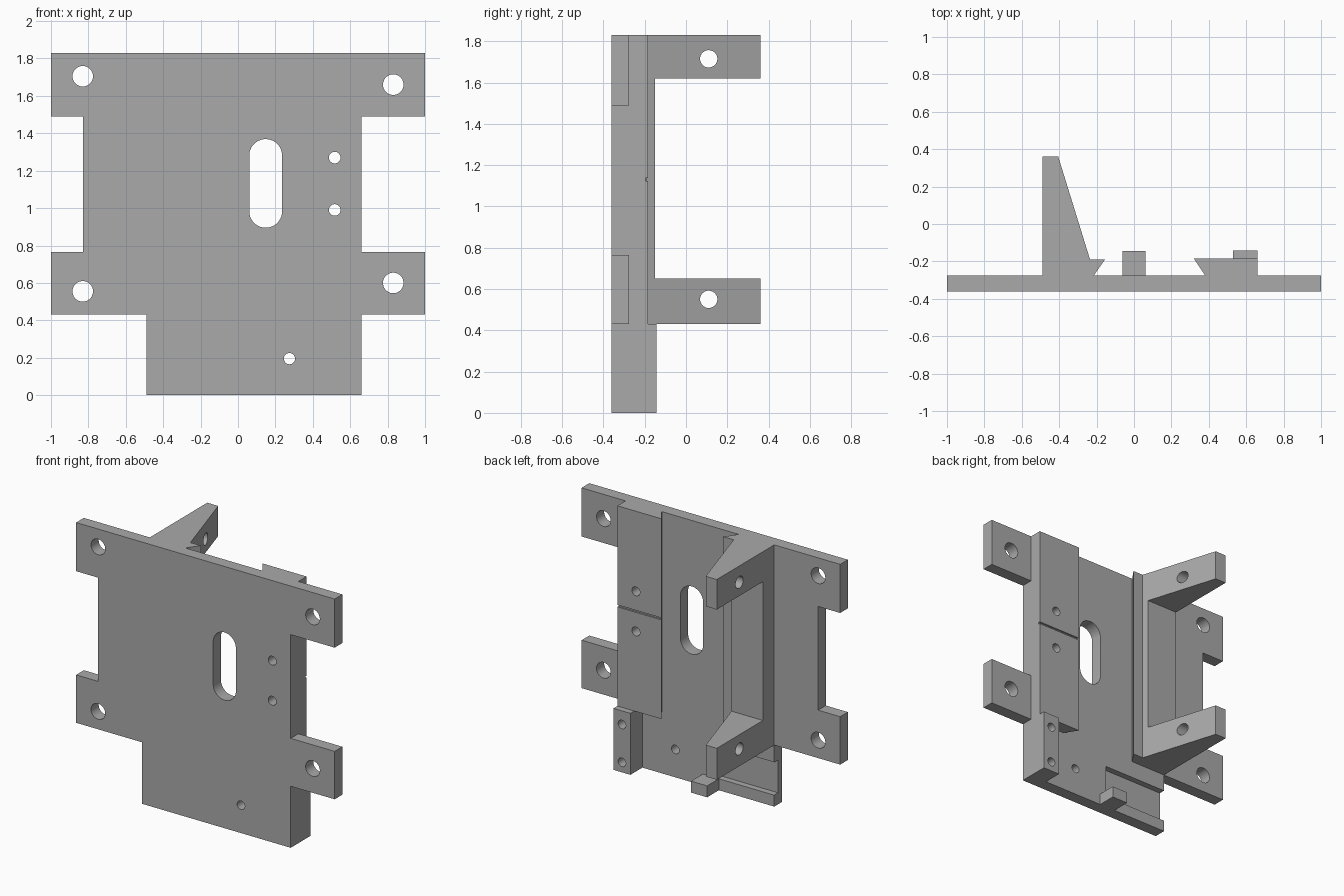
import bpy, bmesh, math
from mathutils import Vector

cube = bpy.data.objects.get("Cube")
if cube:
    bpy.data.objects.remove(cube, do_unlink=True)

grey = bpy.data.materials.new("plain_grey")
grey.use_nodes = True
colour = (0.4, 0.4, 0.4, 1)
grey.diffuse_color = colour
grey.node_tree.nodes["Principled BSDF"].inputs["Base Color"].default_value = colour

FRONT, BACK = -0.36, -0.275      # plate thickness
LOW, TOP = 0.43, 1.83            # rail ends

MAP = {"x": lambda u, v, w: (w, u, v),
       "y": lambda u, v, w: (u, w, v),
       "z": lambda u, v, w: (u, v, w)}


def prism(name, outline, axis, lo, hi):
    """Extrude a flat outline along an axis from lo to hi."""
    bm = bmesh.new()
    face = bm.faces.new([bm.verts.new(MAP[axis](u, v, lo)) for u, v in outline])
    ext = bmesh.ops.extrude_face_region(bm, geom=[face], use_keep_orig=True)
    moved = [g for g in ext["geom"] if isinstance(g, bmesh.types.BMVert)]
    bmesh.ops.translate(bm, verts=moved, vec=Vector(MAP[axis](0, 0, hi - lo)))
    bmesh.ops.recalc_face_normals(bm, faces=bm.faces)
    mesh = bpy.data.meshes.new(name)
    bm.to_mesh(mesh)
    bm.free()
    mesh.materials.append(grey)
    obj = bpy.data.objects.new(name, mesh)
    bpy.context.collection.objects.link(obj)
    return obj


def rect(u0, u1, v0, v1):
    return [(u0, v0), (u1, v0), (u1, v1), (u0, v1)]


def slot(u, v, r, half=0, n=32):
    """Circle outline, stretched to a slot when half is above zero."""
    pts = []
    for i in range(n):
        a = 2 * math.pi * (i + 0.5) / n
        pts.append((u + r * math.cos(a),
                    v + r * math.sin(a) + math.copysign(half, math.sin(a))))
    return pts


def cut(obj, outline, axis, lo, hi):
    """Subtract a prism from a part and discard the cutter."""
    cutter = prism("cutter", outline, axis, lo, hi)
    cutter.hide_render = True
    mod = obj.modifiers.new("cut", "BOOLEAN")
    mod.operation, mod.solver, mod.object = "DIFFERENCE", "EXACT", cutter
    bpy.context.view_layer.objects.active = obj
    bpy.ops.object.modifier_apply(modifier=mod.name)
    bpy.data.objects.remove(cutter, do_unlink=True)


# Plate with four mounting tabs
plate = prism("front_plate", [
    (-0.49, 0), (0.66, 0), (0.66, LOW), (1, LOW), (1, 0.765), (0.66, 0.765),
    (0.66, 1.49), (1, 1.49), (1, TOP), (-1, TOP), (-1, 1.49), (-0.83, 1.49),
    (-0.83, 0.765), (-1, 0.765), (-1, LOW), (-0.49, LOW)], "y", FRONT, BACK)

# Dovetail rail on the left, with a shallow cross groove
rail = prism("left_rail", [(0.38, BACK), (0.66, BACK), (0.66, -0.185), (0.32, -0.185)],
             "z", LOW, TOP)
cut(rail, rect(0.2, 0.8, 1.123, 1.137), "y", -0.197, -0.1)

# Bracket on the right: dovetail lip, spine and two tapered arms
bracket = prism("right_bracket", [
    (-0.49, BACK), (-0.215, BACK), (-0.155, -0.19), (-0.235, -0.19),
    (-0.405, 0.36), (-0.49, 0.36)], "z", LOW, TOP)
cut(bracket, rect(-0.6, 0, 0.65, 1.62), "y", -0.15, 0.5)
for z in (0.55, 1.715):
    cut(bracket, slot(0.11, z, 0.042), "x", -0.6, 0)

# Lower block with two blind holes, and a small stub
block = prism("lower_block", rect(0.53, 0.66, 0, LOW), "y", BACK, -0.142)
for z in (0.07, 0.335):
    cut(block, slot(0.595, z, 0.03), "y", -0.25, 0)
stub = prism("bottom_stub", rect(-0.062, 0.062, 0, 0.08), "y", BACK, -0.145)

# Recess in the lower back of the plate
cut(plate, rect(-0.6, 0.01, 0.08, 0.31), "y", -0.318, 0)

# Holes through the plate, and the pair that also passes the rail
for x, z, r in ((-0.83, 1.705, 0.055), (0.83, 1.66, 0.055), (-0.83, 0.555, 0.055),
                (0.83, 0.6, 0.055), (0.275, 0.195, 0.03)):
    cut(plate, slot(x, z, r), "y", -0.5, 0)
cut(plate, slot(0.148, 1.132, 0.088, 0.149), "y", -0.5, 0)
for z in (0.99, 1.27):
    for part in (plate, rail):
        cut(part, slot(0.517, z, 0.031), "y", -0.5, 0)

# Smooth the hole walls, keep all edges sharp
for part in (plate, rail, bracket, block, stub):
    bpy.ops.object.select_all(action="DESELECT")
    part.select_set(True)
    bpy.context.view_layer.objects.active = part
    bpy.ops.object.shade_smooth_by_angle(angle=math.radians(30))
